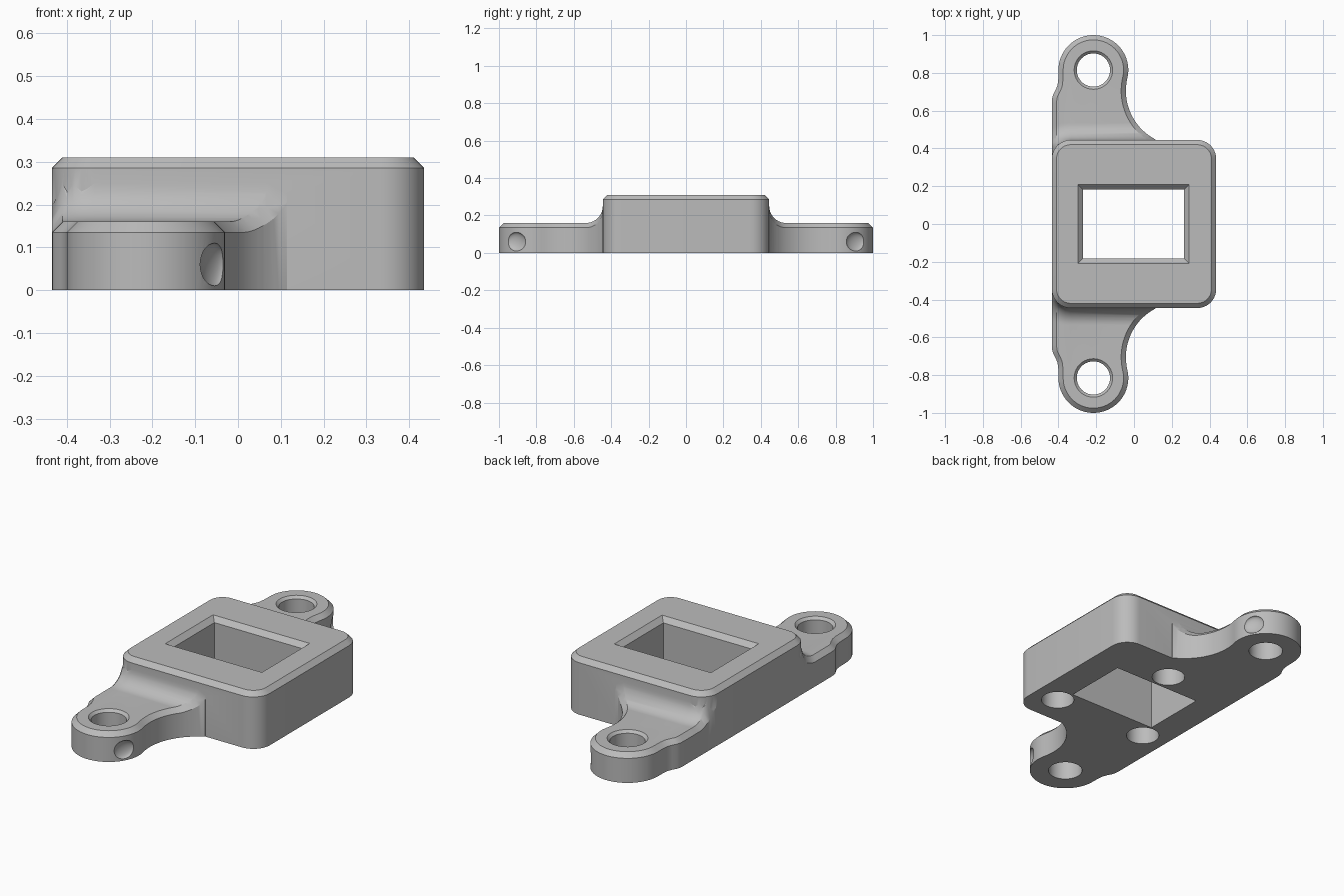
import bpy, bmesh, math
from mathutils import Vector, Matrix

if "Cube" in bpy.data.objects:
    bpy.data.objects.remove(bpy.data.objects["Cube"])

HX, HY, CORNER = 0.435, 0.445, 0.10      # body half sizes and corner radius
TOP, EAR_TOP, CH = 0.31, 0.16, 0.025     # heights and chamfer width
FILLET = 0.09
EAR = Vector((-0.215, 0.815))

grey = bpy.data.materials.new("grey")
grey.diffuse_color = (0.5, 0.5, 0.5, 1)
grey.use_nodes = True
grey.node_tree.nodes["Principled BSDF"].inputs["Base Color"].default_value = grey.diffuse_color


def arc(cx, cy, r, a0, a1, n):
    return [(cx + r * math.cos(math.radians(a0 + (a1 - a0) * i / n)),
             cy + r * math.sin(math.radians(a0 + (a1 - a0) * i / n))) for i in range(n + 1)]


def loft(bm, rings):
    """Solid through equal-length rings of (x, y, z)."""
    vs = [[bm.verts.new(p) for p in ring] for ring in rings]
    n = len(vs[0])
    for a, b in zip(vs, vs[1:]):
        for i in range(n):
            bm.faces.new((a[i], a[(i + 1) % n], b[(i + 1) % n], b[i]))
    bm.faces.new(vs[0][::-1])
    bm.faces.new(vs[-1])


def finish(bm, name):
    bmesh.ops.recalc_face_normals(bm, faces=bm.faces)
    me = bpy.data.meshes.new(name)
    bm.to_mesh(me)
    bm.free()
    ob = bpy.data.objects.new(name, me)
    bpy.context.collection.objects.link(ob)
    me.materials.append(grey)
    return ob


def combine(target, tool, op):
    mod = target.modifiers.new("bool", 'BOOLEAN')
    mod.operation, mod.solver, mod.object = op, 'EXACT', tool
    bpy.ops.object.select_all(action='DESELECT')
    bpy.context.view_layer.objects.active = target
    target.select_set(True)
    bpy.ops.object.modifier_apply(modifier=mod.name)
    bpy.data.objects.remove(tool)


def rounded_rect(inset, z):
    r, pts = CORNER - inset, []
    for k, (sx, sy) in enumerate(((1, 1), (-1, 1), (-1, -1), (1, -1))):
        pts += arc(sx * (HX - CORNER), sy * (HY - CORNER), r, 90 * k, 90 * k + 90, 10)
    return [(x, y, z) for x, y in pts]


def inset_ring(pts, d):
    """Offset a counter-clockwise outline inward."""
    out, n = [], len(pts)
    for i in range(n):
        p, a, b = (Vector(pts[j % n]) for j in (i, i - 1, i + 1))
        e1, e2 = (p - a).normalized(), (b - p).normalized()
        n1, n2 = Vector((-e1.y, e1.x)), Vector((-e2.y, e2.x))
        out.append(p + (n1 + n2) * d / (1 + n1.dot(n2)))
    return out


def lift(x, y):
    """Extra height of the fillet that runs up to the body wall."""
    qx, qy = max(abs(x) - HX + CORNER, 0), max(abs(y) - HY + CORNER, 0)
    d = max(0, min(FILLET, math.hypot(qx, qy) - CORNER))
    return FILLET - math.sqrt(max(0, FILLET ** 2 - (FILLET - d) ** 2))


def make_ear(sign):
    # outline: concave flank, round tip, stepped outer side
    pts = [(-0.4345, 0.30), (0.113, 0.30)]
    pts += arc(0.247, 0.705, 0.29, 242.7, 166.6, 18)
    pts += arc(EAR.x, EAR.y, 0.185, -13.4, 180, 36)[1:]
    pts += [(-0.401, 0.765), (-0.405, 0.735), (-0.415, 0.71), (-0.427, 0.688), (-0.4335, 0.665), (-0.4345, 0.64)]
    bm = bmesh.new()
    loft(bm, [[(x, y, 0) for x, y in pts],
              [(x, y, EAR_TOP - CH) for x, y in pts],
              [(p.x, p.y, EAR_TOP) for p in inset_ring(pts, CH)]])

    def slice_at(co, no):
        bmesh.ops.bisect_plane(bm, geom=bm.verts[:] + bm.edges[:] + bm.faces[:],
                               plane_co=co, plane_no=no, dist=1e-5)
    # slices that let the top bend into the fillet
    for i in range(11):
        slice_at((0, HY + FILLET * (i / 10) ** 1.6, 0), (0, 1, 0))
    for y in (0.35, 0.38, 0.41, 0.43):
        slice_at((0, y, 0), (0, 1, 0))
    for x in (-0.40, -0.385, -0.365, -0.335):
        slice_at((x, 0, 0), (1, 0, 0))
    for v in bm.verts:
        if v.co.z > 0.1:
            v.co.z += lift(v.co.x, v.co.y)
        v.co.y *= sign
    bmesh.ops.triangulate(bm, faces=[f for f in bm.faces if f.calc_center_median().z > 0.1])
    return finish(bm, "ear")


def round_cutter(x, y, levels):
    """Turned cutter from (radius, height) pairs."""
    bm = bmesh.new()
    loft(bm, [[(px, py, z) for px, py in arc(x, y, r, 0, 360, 40)[:-1]] for r, z in levels])
    return finish(bm, "hole_cutter")


# body block with chamfered top edge
bm = bmesh.new()
loft(bm, [rounded_rect(0, 0), rounded_rect(0, TOP - CH), rounded_rect(CH, TOP)])
bracket = finish(bm, "bracket")

# ears with screw holes and a shallow thumb dent
for s in (1, -1):
    combine(bracket, make_ear(s), 'UNION')
for s in (1, -1):
    combine(bracket, round_cutter(EAR.x, s * EAR.y, [
        (0.088, -0.1), (0.088, EAR_TOP - 0.014), (0.102, EAR_TOP), (0.102, 0.2)]), 'DIFFERENCE')
    bm = bmesh.new()
    a = math.radians(30)
    place = (Matrix.Translation((EAR.x + 0.185 * math.cos(a), s * (EAR.y + 0.185 * math.sin(a)), 0.06))
             @ Matrix.Rotation(s * a, 4, 'Z') @ Matrix.Diagonal((0.022, 0.058, 0.05, 1)))
    bmesh.ops.create_uvsphere(bm, u_segments=24, v_segments=14, radius=1, matrix=place)
    combine(bracket, finish(bm, "dent_cutter"), 'DIFFERENCE')

# window with bevelled rim
bm = bmesh.new()
loft(bm, [[(-0.003 + sx * (0.268 + g), sy * (0.182 + g), z) for sx, sy in ((-1, -1), (1, -1), (1, 1), (-1, 1))]
          for g, z in ((0, -0.1), (0, TOP - 0.026), (0.026, TOP), (0.026, 0.4))])
combine(bracket, finish(bm, "window_cutter"), 'DIFFERENCE')

# blind holes in the underside
for x, y in ((0.29, -0.275), (-0.29, -0.275), (0.0, 0.28)):
    combine(bracket, round_cutter(x, y, [(0.085, -0.1), (0.085, 0.2)]), 'DIFFERENCE')

bpy.ops.object.select_all(action='DESELECT')
bracket.select_set(True)
bpy.context.view_layer.objects.active = bracket
bpy.ops.object.shade_smooth_by_angle(angle=math.radians(28))
